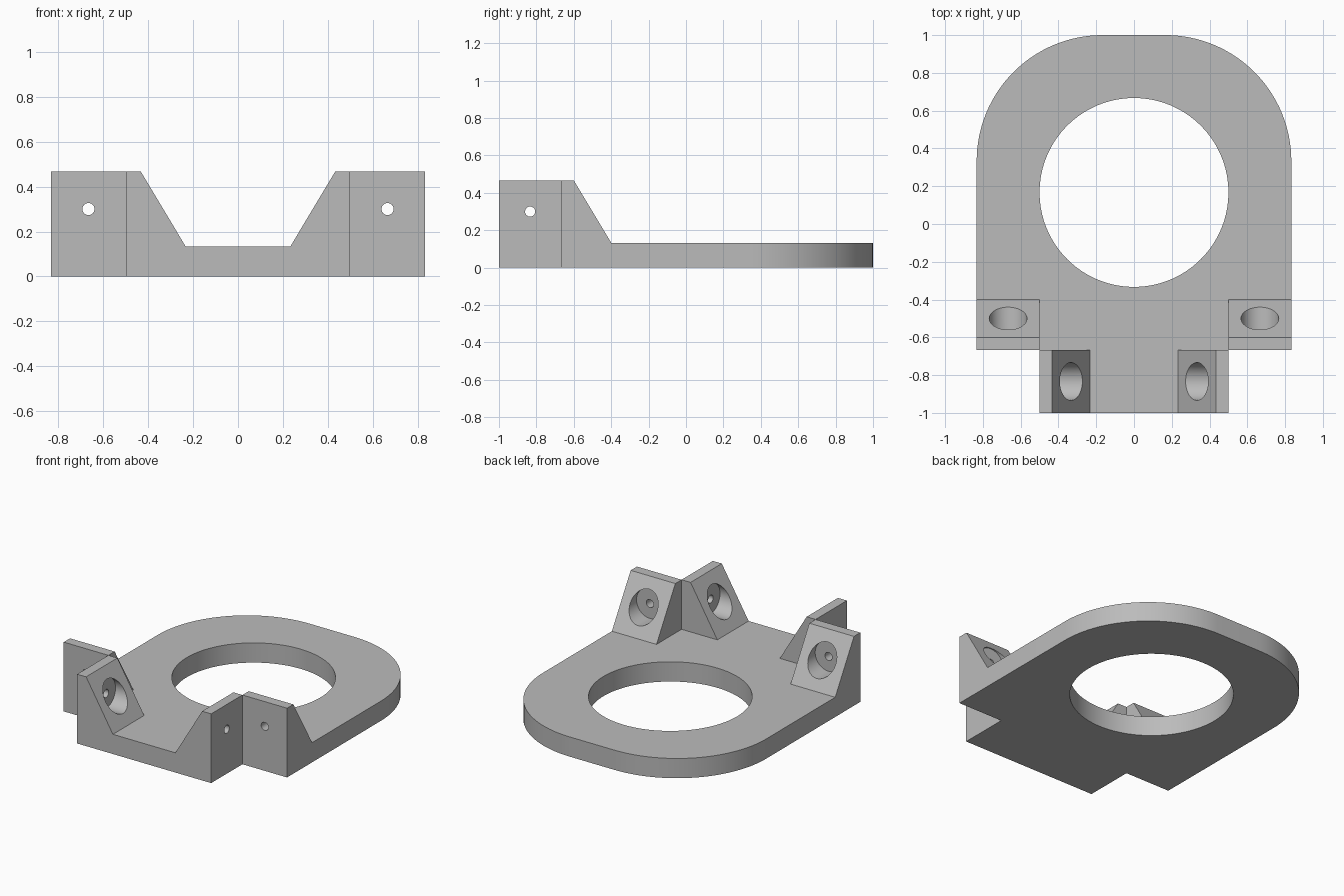
import bpy, bmesh
from math import cos, sin, pi, radians
from mathutils import Vector

cube = bpy.data.objects.get("Cube")
if cube:
    bpy.data.objects.remove(cube, do_unlink=True)

grey = bpy.data.materials.new("plain_grey")
grey.use_nodes = True
colour = (0.5, 0.5, 0.5, 1)
grey.diffuse_color = colour
grey.node_tree.nodes["Principled BSDF"].inputs["Base Color"].default_value = colour

HALF, TAB, NOTCH, THICK = 0.833, 0.5, -0.667, 0.133
CORNER, TOP, HOLE_Z = 0.667, 0.467, 0.3
X, Y, Z = Vector((1, 0, 0)), Vector((0, 1, 0)), Vector((0, 0, 1))


def prism(name, points, sweep):
    """Closed solid made by sweeping a flat outline."""
    bm = bmesh.new()
    face = bm.faces.new([bm.verts.new(p) for p in points])
    ext = bmesh.ops.extrude_face_region(bm, geom=[face])
    bmesh.ops.translate(bm, vec=sweep,
                        verts=[g for g in ext["geom"] if isinstance(g, bmesh.types.BMVert)])
    bmesh.ops.recalc_face_normals(bm, faces=bm.faces)
    mesh = bpy.data.meshes.new(name)
    bm.to_mesh(mesh)
    bm.free()
    mesh.materials.append(grey)
    obj = bpy.data.objects.new(name, mesh)
    bpy.context.collection.objects.link(obj)
    return obj


def rod(name, start, u, v, radius, sweep, steps):
    ring = [start + (u * cos(2 * pi * i / steps) + v * sin(2 * pi * i / steps)) * radius
            for i in range(steps)]
    return prism(name, ring, sweep)


def combine(target, tool, operation):
    """Apply a boolean and discard the tool."""
    mod = target.modifiers.new(operation.lower(), 'BOOLEAN')
    mod.operation, mod.object, mod.solver = operation, tool, 'EXACT'
    bpy.context.view_layer.objects.active = target
    bpy.ops.object.modifier_apply(modifier=mod.name)
    bpy.data.objects.remove(tool, do_unlink=True)


# Base plate: stepped front tab and large rounded back corners
right_side = [(TAB, -1), (TAB, NOTCH), (HALF, NOTCH)]
for i in range(33):
    a = pi / 2 * i / 32
    right_side.append((HALF - CORNER + CORNER * cos(a), 1 - CORNER + CORNER * sin(a)))
outline = right_side + [(-x, y) for x, y in reversed(right_side)]
plate = prism("mounting_plate", [Vector((x, y, 0)) for x, y in outline], Z * THICK)

# Central opening
combine(plate, rod("opening_cutter", Vector((0, 0.167, -0.1)), X, Y, 0.5, Z * 0.4, 128),
        'DIFFERENCE')

# Sloped brackets: origin on the outer face, direction inward, sweep across the width
profile = [(0, 0), (0, TOP), (0.067, TOP), (0.267, THICK), (0.267, 0)]
brackets = []
for s in (1, -1):
    brackets.append(("side_bracket", Vector((s * TAB, NOTCH, 0)), Y, X * s * (HALF - TAB)))
    brackets.append(("front_bracket", Vector((s * TAB, -1, 0)), X * -s, Y * (1 + NOTCH)))

for name, origin, inward, width in brackets:
    combine(plate, prism(name, [origin + inward * d + Z * z for d, z in profile], width), 'UNION')

# Screw hole and counterbore in each bracket
for name, origin, inward, width in brackets:
    centre = origin + width / 2 + Z * HOLE_Z
    across = width.normalized()
    combine(plate, rod("bore_cutter", centre + inward * 0.1, across, Z, 0.1, inward * 0.25, 48),
            'DIFFERENCE')
    combine(plate, rod("screw_cutter", centre - inward * 0.05, across, Z, 0.027, inward * 0.2, 32),
            'DIFFERENCE')

# Smooth curved walls, crisp edges
bpy.ops.object.select_all(action='DESELECT')
plate.select_set(True)
bpy.context.view_layer.objects.active = plate
bpy.ops.object.shade_smooth_by_angle(angle=radians(30))
